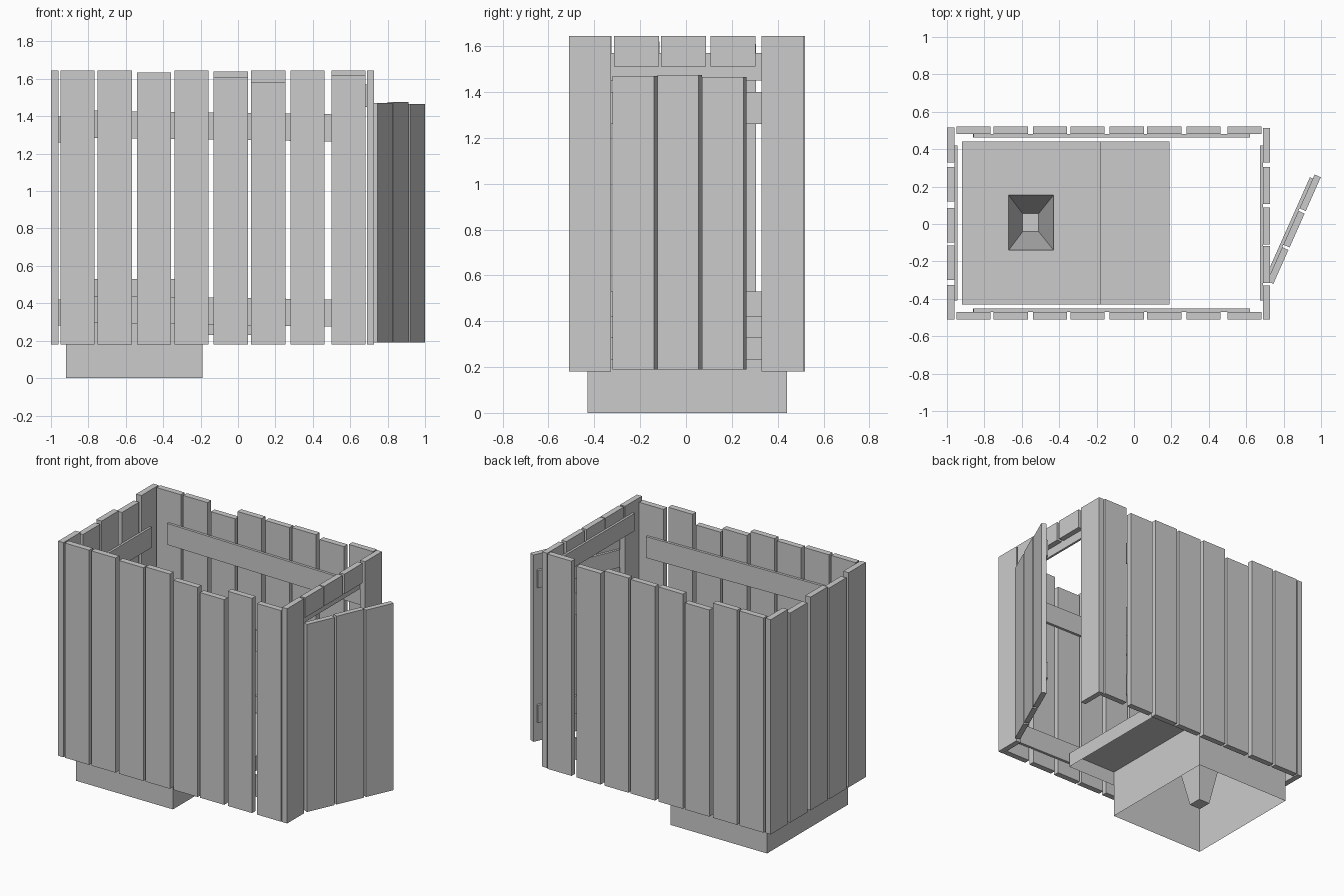
import bpy, bmesh, math
from mathutils import Matrix, Vector

cube = bpy.data.objects.get("Cube")
if cube:
    bpy.data.objects.remove(cube)

grey = bpy.data.materials.new("weathered_grey")
grey.use_nodes = True
grey.diffuse_color = (0.6, 0.6, 0.6, 1)
grey.node_tree.nodes["Principled BSDF"].inputs["Base Color"].default_value = (0.6, 0.6, 0.6, 1)


def finish(name, bm):
    mesh = bpy.data.meshes.new(name)
    bm.to_mesh(mesh)
    bm.free()
    mesh.materials.append(grey)
    obj = bpy.data.objects.new(name, mesh)
    bpy.context.collection.objects.link(obj)
    return obj


def board(name, xs, ys, zs, tilt=None, open_bottom=False, place=None):
    """Box between limits; tilt is (angle, axis) about its own centre."""
    size = [b - a for a, b in (xs, ys, zs)]
    centre = Vector([(a + b) / 2 for a, b in (xs, ys, zs)])
    matrix = Matrix.Translation(centre)
    if tilt:
        matrix = matrix @ Matrix.Rotation(tilt[0], 4, tilt[1])
    matrix = matrix @ Matrix.Diagonal((*size, 1))
    if place:
        matrix = place @ matrix
    bm = bmesh.new()
    bmesh.ops.create_cube(bm, size=1, matrix=matrix)
    if open_bottom:
        bm.normal_update()
        bmesh.ops.delete(bm, geom=[f for f in bm.faces if f.normal.z < -0.9],
                         context='FACES_ONLY')
    return finish(name, bm)


# Long walls: eight uneven planks each, held by two slightly tilted rails
LEFT_EDGES = [-0.95, -0.75, -0.54, -0.34, -0.13, 0.07, 0.28, 0.50]
FRONT_TOPS = [1.645, 1.645, 1.635, 1.645, 1.61, 1.58, 1.645, 1.62]
BACK_TOPS = [1.645, 1.645, 1.59, 1.645, 1.64, 1.645, 1.62, 1.645]
for side, ys, rail_y, tops in (
        ("front", (-0.51, -0.47), (-0.47, -0.453), FRONT_TOPS),
        ("back", (0.48, 0.52), (0.463, 0.48), BACK_TOPS)):
    for i, (x, top) in enumerate(zip(LEFT_EDGES, tops)):
        board(f"{side}_plank_{i + 1}", (x, x + 0.183), ys, (0.18, top))
    for level, zs in (("upper", (1.275, 1.42)), ("lower", (0.285, 0.43))):
        board(f"{side}_{level}_rail", (-0.86, 0.62), rail_y, zs, (0.015, 'Y'))

# Right end wall: five planks and two rails
for i, (y, top) in enumerate(zip([-0.51, -0.30, -0.10, 0.12, 0.33],
                                 [1.645, 1.62, 1.635, 1.61, 1.645])):
    board(f"right_plank_{i + 1}", (-1.0, -0.96), (y, y + 0.185), (0.18, top))
for level, zs in (("upper", (1.26, 1.40)), ("lower", (0.28, 0.42))):
    board(f"right_{level}_rail", (-0.96, -0.945), (-0.41, 0.42), zs)

# Left end wall: doorway with full planks beside and short planks above
for name, y in (("front", -0.51), ("back", 0.33)):
    board(f"doorway_{name}_plank", (0.69, 0.728), (y, y + 0.182), (0.18, 1.645))
for i, y in enumerate([-0.315, -0.11, 0.107]):
    board(f"doorway_top_plank_{i + 1}", (0.69, 0.728), (y, y + 0.197), (1.51, 1.645))
board("doorway_rail", (0.675, 0.69), (-0.41, 0.42), (1.45, 1.57))

# Open door: local x runs along the door, local y points inward
hinge = Matrix.Translation((0.745, -0.32, 0)) @ Matrix.Rotation(math.radians(66), 4, 'Z')
for i, top in enumerate([1.47, 1.475, 1.465]):
    x = i * 0.213
    board(f"door_plank_{i + 1}", (x, x + 0.198), (0, 0.036), (0.19, top), place=hinge)
for level, zs in (("upper", (1.24, 1.36)), ("lower", (0.32, 0.44))):
    board(f"door_{level}_rail", (0.01, 0.60), (0.036, 0.053), zs, place=hinge)

# Bench, hollow and open underneath, with an open-bottomed step
bench = board("bench_box", (-0.92, -0.19), (-0.43, 0.44), (0, 0.42), open_bottom=True)
step = board("bench_step", (-0.19, 0.19), (-0.43, 0.44), (0.23, 0.33), open_bottom=True)


def loop(bm, xs, ys, z):
    return [bm.verts.new((xs[i], ys[j], z)) for i, j in ((0, 0), (1, 0), (1, 1), (0, 1))]


def bridge(bm, a, b):
    for i in range(4):
        j = (i + 1) % 4
        bm.faces.new((a[i], a[j], b[j], b[i]))


# Seat board with a tapered square pit hanging below it
bm = bmesh.new()
skirt = loop(bm, (-0.92, -0.18), (-0.43, 0.44), 0.42)
rim = loop(bm, (-0.92, -0.18), (-0.43, 0.44), 0.53)
hole = loop(bm, (-0.67, -0.43), (-0.14, 0.155), 0.53)
pit = loop(bm, (-0.595, -0.51), (-0.04, 0.055), 0.03)
for a, b in ((skirt, rim), (rim, hole), (hole, pit)):
    bridge(bm, a, b)
bm.faces.new(pit)
finish("seat_with_pit", bm)

# The box lid face lies beneath the seat board and would block the pit
bm = bmesh.new()
bm.from_mesh(bench.data)
bmesh.ops.delete(bm, geom=[f for f in bm.faces if f.normal.z > 0.9], context='FACES_ONLY')
bm.to_mesh(bench.data)
bm.free()
